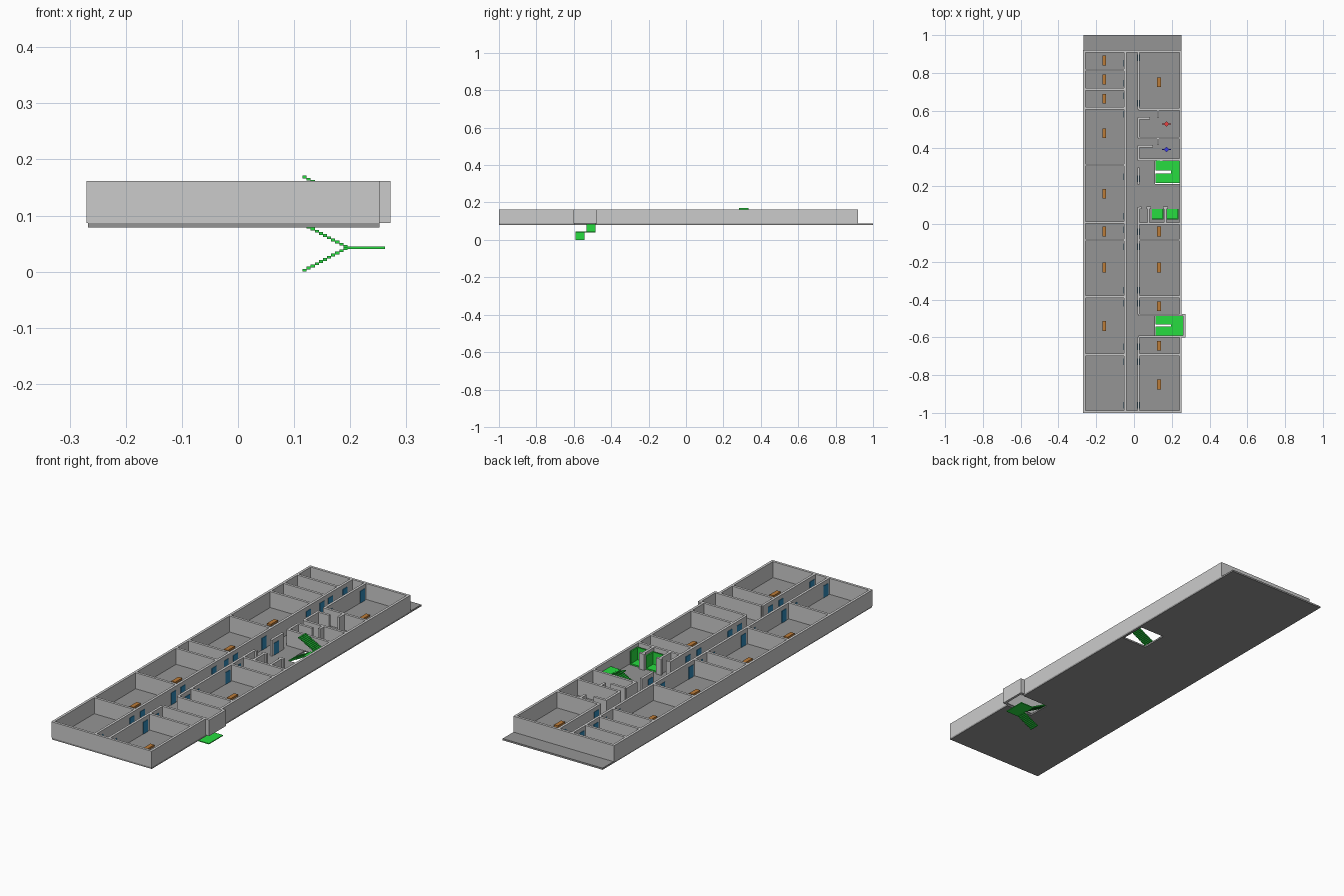
import bpy, bmesh
from mathutils import Matrix, Vector

if "Cube" in bpy.data.objects:
    bpy.data.objects.remove(bpy.data.objects["Cube"])

FLOOR, TOP = 0.087, 0.162      # floor level and wall top
T = 0.012                      # wall thickness
XL, XR = -0.261, 0.246         # outer wall centre lines
CL, CR = -0.047, 0.024         # corridor wall centre lines


def material(name, rgb):
    m = bpy.data.materials.new(name)
    m.diffuse_color = (*rgb, 1)
    m.use_nodes = True
    m.node_tree.nodes["Principled BSDF"].inputs["Base Color"].default_value = m.diffuse_color
    return m


DARK = material("floor_grey", (0.3, 0.3, 0.3))
GREEN = material("stair_green", (0.02, 0.72, 0.05))
BLUE = material("door_blue", (0.03, 0.25, 0.48))
BROWN = material("plaque_brown", (0.5, 0.2, 0.04))
RED_MARK = material("marker_red", (0.8, 0.05, 0.05))
BLUE_MARK = material("marker_blue", (0.05, 0.05, 0.8))


def boxes(name, spans, mat=None):
    """One object made of boxes given as (x0, x1, y0, y1, z0, z1)."""
    bm = bmesh.new()
    for x0, x1, y0, y1, z0, z1 in spans:
        m = Matrix.Translation(((x0 + x1) / 2, (y0 + y1) / 2, (z0 + z1) / 2))
        bmesh.ops.create_cube(bm, size=1, matrix=m @ Matrix.Diagonal((x1 - x0, y1 - y0, z1 - z0, 1)))
    me = bpy.data.meshes.new(name)
    bm.to_mesh(me)
    bm.free()
    ob = bpy.data.objects.new(name, me)
    bpy.context.collection.objects.link(ob)
    if mat:
        me.materials.append(mat)
    return ob


def wall_x(y, x0, x1):
    return (x0, x1, y - T / 2, y + T / 2, FLOOR, TOP)


def wall_y(x, y0, y1):
    return (x - T / 2, x + T / 2, y0, y1, FLOOR, TOP)


# Floor slab, left around the two stair openings
F0, F1 = 0.079, FLOOR
boxes("floor_slab", [
    (-0.267, 0.112, -1, 1, F0, F1),
    (0.112, 0.252, -1, -0.595, F0, F1),
    (0.112, 0.252, -0.483, 0.213, F0, F1),
    (0.112, 0.252, 0.34, 1, F0, F1),
    (0.24, 0.252, 0.213, 0.34, F0, F1),
], DARK)

# Outer walls with the stairwell bump on the right side
boxes("outer_walls", [
    wall_y(XL - 0.003, -1, 0.92),
    wall_y(XR, -1, -0.59),
    wall_y(XR, -0.484, 0.92),
    wall_x(-0.994, -0.27, 0.252),
    wall_x(0.914, -0.27, 0.252),
])
boxes("stairwell_bump", [
    wall_y(0.266, -0.602, -0.476),
    wall_x(-0.596, CR, 0.27),
    wall_x(-0.482, CR, 0.27),
])

# Corridor walls
boxes("corridor_walls", [
    wall_y(CL, -0.99, 0.91),
    wall_y(CR, 0.605, 0.91),
    wall_y(CR, 0.455, 0.565),
    wall_y(CR, 0.335, 0.415),
    wall_y(CR, 0.21, 0.30),
    wall_y(CR, -0.48, 0.09),
    wall_y(CR, -0.99, -0.598),
])

# Room partitions
left_splits = [0.815, 0.713, 0.613, 0.312, 0.008, -0.085, -0.385, -0.692]
right_splits = [0.608, 0.455, 0.34, 0.003, -0.085, -0.385, -0.692]
boxes("left_partitions", [wall_x(y, XL, CL) for y in left_splits])
boxes("right_partitions", [wall_x(y, CR, XR) for y in right_splits])

# Washroom screens
boxes("washroom_screens", [
    wall_x(0.56, CR, 0.085), wall_y(0.127, 0.565, 0.608),
    wall_x(0.412, CR, 0.1), wall_y(0.127, 0.42, 0.455),
])

# Lift shafts: side walls and short front returns
boxes("lift_shaft_walls", [wall_y(x, 0.003, 0.09) for x in (0.077, 0.165)]
      + [wall_x(0.086, x - 0.012, x + 0.014) for x in (0.077, 0.165)]
      + [wall_x(0.086, 0.03, 0.04)])

# Lift cabins: floor, back and side panels
for i, x in enumerate((0.096, 0.176)):
    boxes(f"lift_cabin_{i + 1}", [
        (x, x + 0.058, 0.028, 0.08, FLOOR, FLOOR + 0.006),
        (x, x + 0.058, 0.024, 0.03, FLOOR, 0.15),
        (x + 0.054, x + 0.06, 0.024, 0.08, FLOOR, 0.15),
    ], GREEN)


# Dog-leg staircases: flight up to +x, landing, flight back to -x
def staircase(name, y0, y1, z0, landing_end):
    n, xa, xb, rise = 11, 0.115, 0.195, 0.0425
    w = (y1 - y0) * 0.44
    dx, dz = (xb - xa) / n, rise / n
    parts = []
    for i in range(n):
        z = z0 + i * dz
        parts.append((xa + i * dx, xa + (i + 1) * dx, y0, y0 + w, z, z + dz * 1.3))
        z += rise
        parts.append((xb - (i + 1) * dx, xb - i * dx, y1 - w, y1, z, z + dz * 1.3))
    parts.append((xb, landing_end, y0, y1, z0 + rise - 0.002, z0 + rise + 0.002))
    boxes(name, parts, GREEN)


staircase("lower_staircase", -0.59, -0.485, 0.0, 0.262)
staircase("upper_staircase", 0.216, 0.335, 0.085, 0.241)

# Doors along the corridor
left_doors = [0.85, 0.745, 0.68, 0.58, 0.25, 0.04, -0.03, -0.12, -0.35, -0.42, -0.65, -0.73, -0.96]
right_doors = [0.88, 0.64, 0.24, -0.04, -0.12, -0.35, -0.42, -0.65, -0.73, -0.96]
for side, cx, ys in (("left", CL, left_doors), ("right", CR, right_doors)):
    boxes(f"{side}_doors", [(cx - 0.008, cx + 0.008, y - 0.017, y + 0.017, FLOOR, 0.143)
                            for y in ys], BLUE)

# Blank room plaques on the floors
left_rooms = [0.865, 0.765, 0.663, 0.48, 0.16, -0.04, -0.23, -0.54]
right_rooms = [0.75, -0.04, -0.23, -0.435, -0.645, -0.85]
for side, cx, ys in (("left", -0.157, left_rooms), ("right", 0.132, right_rooms)):
    boxes(f"{side}_room_plaques", [(cx - 0.01, cx + 0.01, y - 0.026, y + 0.026, FLOOR, 0.096)
                                   for y in ys], BROWN)


# Diamond washroom markers
def marker(name, x, y, mat):
    ob = boxes(name, [(x - 0.024, x + 0.024, y - 0.003, y + 0.003, FLOOR, 0.096)], mat)
    bm = bmesh.new()
    bm.from_mesh(ob.data)
    bmesh.ops.create_cone(bm, cap_ends=True, segments=4, radius1=0.014, radius2=0.014, depth=0.01,
                          matrix=Matrix.Translation((x, y, FLOOR + 0.005)))
    bm.to_mesh(ob.data)
    bm.free()


marker("red_washroom_marker", 0.172, 0.53, RED_MARK)
marker("blue_washroom_marker", 0.172, 0.395, BLUE_MARK)
